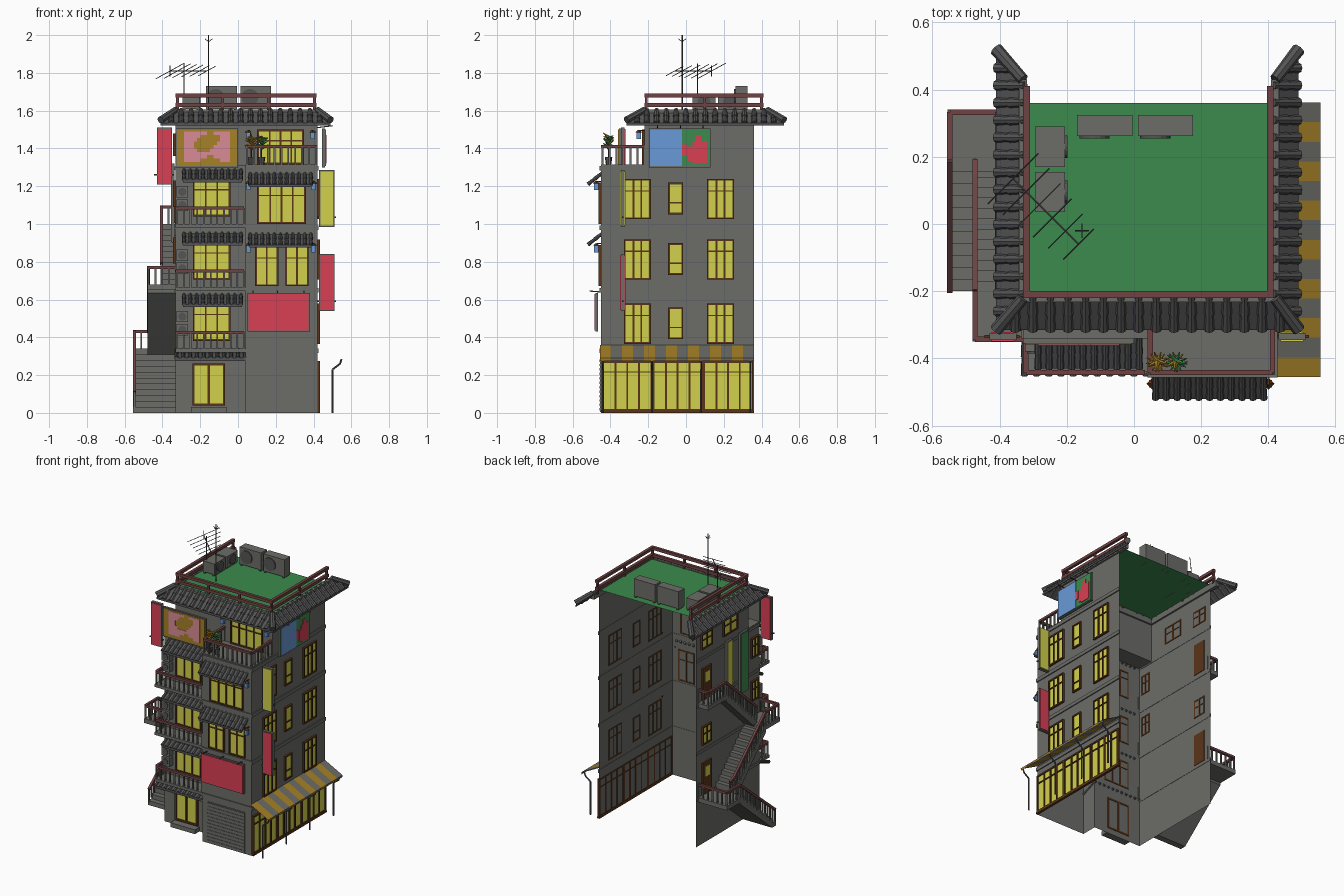
import bpy, bmesh, math, random
from mathutils import Vector as V, Matrix as M

if "Cube" in bpy.data.objects:
    bpy.data.objects.remove(bpy.data.objects["Cube"])
random.seed(4)
COL = dict(wall_grey=(.15, .15, .14), tile_grey=(.09, .09, .09), maroon=(.16, .055, .055), brown=(.1, .035, .01),
           yellow=(.64, .64, .075), mustard=(.38, .22, .02), green=(.045, .26, .075), red=(.7, .05, .09),
           pink=(.7, .26, .31), blue=(.14, .32, .68))
MAT = {}
for k, c in COL.items():
    MAT[k] = bpy.data.materials.new(k)
    MAT[k].diffuse_color = (*c, 1)
PARTS = {}

def part(name, mat):
    return PARTS.setdefault((name, mat), bmesh.new())

def box(name, mat, x0, x1, y0, y1, z0, z1):
    m = M.Translation(((x0+x1)/2, (y0+y1)/2, (z0+z1)/2)) @ M.Diagonal((abs(x1-x0), abs(y1-y0), abs(z1-z0), 1))
    bmesh.ops.create_cube(part(name, mat), size=1, matrix=m)

def aim(p, q):
    p, q = V(p), V(q)
    return M.Translation((p+q)/2) @ (q-p).to_track_quat('Z', 'Y').to_matrix().to_4x4(), (q-p).length

def bar(name, mat, p, q, w):
    m, l = aim(p, q)
    bmesh.ops.create_cube(part(name, mat), size=1, matrix=m @ M.Diagonal((w, w, l, 1)))

def rod(name, mat, p, q, r1, r2=None, n=8):
    m, l = aim(p, q)
    bmesh.ops.create_cone(part(name, mat), cap_ends=True, segments=n, radius1=r1,
                          radius2=r1 if r2 is None else r2, depth=l, matrix=m)

def face(name, mat, pts):
    b = part(name, mat)
    b.faces.new([b.verts.new(p) for p in pts])

def wbox(name, mat, side, pl, u0, u1, z0, z1, d0, d1):
    """box on a wall: side F/R/L, plane position, span along wall, height, outward depth"""
    if side == 'F':
        box(name, mat, u0, u1, pl-d1, pl-d0, z0, z1)
    else:
        s = 1 if side == 'R' else -1
        box(name, mat, pl+s*d0, pl+s*d1, u0, u1, z0, z1)

def window(side, pl, u0, u1, z0, z1, n=3, tr=.7, w=.009, name="window"):
    wbox(name+"_glass", 'yellow', side, pl, u0, u1, z0, z1, .001, .006)
    def f(*a):
        wbox(name+"_frame", 'brown', side, pl, *a, -.003, .013)
    f(u0-w, u1+w, z0-w, z0); f(u0-w, u1+w, z1, z1+w)
    f(u0-w, u0, z0, z1); f(u1, u1+w, z0, z1)
    for i in range(1, n):
        u = u0+(u1-u0)*i/n
        f(u-w/2, u+w/2, z0, z1)
    if tr:
        z = z0+(z1-z0)*tr
        f(u0, u1, z-w/3, z+w/3)

def railing(name, pts, h=.09, gap=.035, w=.016):
    for p, q in zip(pts, pts[1:]):
        p, q, up = V(p), V(q), V((0, 0, h))
        bar(name+"_handrail", 'maroon', p+up, q+up, w)
        n = max(1, round((q-p).length/gap))
        for i in range(n+1):
            c = p.lerp(q, i/n)
            bar(name+"_balusters", 'wall_grey', c, c+up, .009)

def eave(name, ia, ib, oa, ob, gap=.05, r=.015):
    """tiled skirt between inner edge ia-ib and outer edge oa-ob, tiles clipped at hips"""
    ia, ib, oa, ob = map(V, (ia, ib, oa, ob))
    t = V((0, 0, -.014))
    face(name+"_deck", 'tile_grey', (ia, ib, ob, oa))
    face(name+"_deck", 'tile_grey', (ia+t, oa+t, ob+t, ib+t))
    face(name+"_deck", 'tile_grey', (oa, ob, ob+t, oa+t))
    e = (ob-oa).normalized()
    L, a, b = (ob-oa).length, (ia-oa).dot(e), (ob-ib).dot(e)
    perp = (ia-oa)-e*a
    n = round(L/gap)
    for i in range(n+1):
        s = .004+(L-.008)*i/n
        f = min(1, s/a if a > .001 else 1, (L-s)/b if b > .001 else 1)
        if f < .15:
            continue
        o = oa+e*s
        for k in (0, 1):
            rod(name+"_tiles", 'tile_grey', o+perp*f*k/2, o+perp*f*(k+1.15)/2, r, r*.75)

X0, X1, YL, YR, YB, YT = -.33, .42, -.34, -.45, .36, -.22
# outer shell, open at the back and below
def shell(path, z0, z1):
    for (ax, ay), (bx, by) in zip(path, path[1:]):
        face("walls", 'wall_grey', ((ax, ay, z0), (bx, by, z0), (bx, by, z1), (ax, ay, z1)))
shell([(X0, YB), (X0, YL), (.04, YL), (.04, YR), (X1, YR), (X1, YB)], 0, 1.31)
shell([(X0, YB), (X0, YT), (X1, YT), (X1, YB)], 1.31, 1.6)
box("terrace_floor", 'wall_grey', X0, .04, YL, YT, 1.295, 1.31)
box("terrace_floor", 'wall_grey', .04, X1, YR, YT, 1.295, 1.315)
for z in (.33, .65, .98, 1.295):   # storey bands
    wbox("band", 'wall_grey', 'R', X1, YR, YB, z-.012, z+.012, -.002, .007)
    wbox("band", 'wall_grey', 'F', YR, .04, X1+.007, z-.012, z+.012, -.002, .007)
    wbox("band", 'wall_grey', 'L', X0, YL, YB, z-.01, z+.01, -.002, .005)
# flat roof, rails, hip skirt
face("roof_deck", 'green', ((-.33, YT, 1.6), (.42, YT, 1.6), (.42, YB, 1.6), (-.33, YB, 1.6)))
for z in (1.63, 1.68):
    for p, q in (((-.32, .41), (-.32, -.21)), ((-.33, -.21), (.415, -.21)), ((.405, -.21), (.405, .41))):
        bar("roof_rail", 'maroon', (*p, z), (*q, z), .02)
for x, y in [(x, -.21) for x in (-.32, -.08, .16, .405)] + [(x, y) for x in (-.32, .405) for y in (.1, .4)]:
    bar("roof_rail_posts", 'maroon', (x, y, 1.59), (x, y, 1.68), .014)
zi, zo = 1.6, 1.535
I = [(X0, .43, zi), (X0, YT, zi), (X1, YT, zi), (X1, .43, zi)]
O = [(-.41, .52, zo), (-.41, -.315, zo), (.49, -.315, zo), (.49, .52, zo)]
for i in range(3):
    eave("roof_skirt", I[i], I[i+1], O[i], O[i+1], .053, .016)
for a, b in zip(I, O):
    rod("hip_ridge", 'tile_grey', V(a)+V((0, 0, .005)), V(b)+V((0, 0, .015)), .017, .02)
for x in (X0, X1):
    box("roof_edge", 'wall_grey', x-.012, x+.012, YT, .43, 1.56, 1.605)
box("roof_edge", 'wall_grey', X0, X1, YT-.012, YT+.012, 1.56, 1.605)

# front left bay: balconies, windows, small tiled awnings
for zf in (.34, .665, 1.0):
    box("balcony_slab", 'wall_grey', X0, .04, -.45, YL, zf-.02, zf)
    railing("balcony", [(X0+.008, YL, zf), (X0+.008, -.442, zf), (.032, -.442, zf)], .085)
    window('F', YL, -.23, -.05, zf+.05, zf+.225, 3, .75)
    eave("awning_left", (-.29, YL, zf+.285), (.02, YL, zf+.285), (-.29, -.43, zf+.235), (.02, -.43, zf+.235), .034, .011)
    for u in (0, .07):   # wall cooling units
        box("wall_cooler", 'wall_grey', -.325, -.265, -.38, YL, zf+.07+u, zf+.13+u)
        rod("wall_cooler_fan", 'tile_grey', (-.295, -.38, zf+.1+u), (-.295, -.385, zf+.1+u), .022, n=12)
eave("awning_left", (X0, YL, .335), (.04, YL, .335), (X0, -.45, .29), (.04, -.45, .29), .036, .011)
window('F', YL, -.23, -.08, .05, .25, 2, 0, .012, "entry_door")
box("entry_step", 'wall_grey', -.25, -.06, -.39, YL, 0, .03)
# front right bay: shutter, windows, awnings, lamps
wbox("shutter", 'wall_grey', 'F', YR, .08, .37, .005, .29, 0, .004)
for i in range(12):
    wbox("shutter_slats", 'wall_grey', 'F', YR, .08, .37, .012+i*.0235, .025+i*.0235, .004, .007)
window('F', YR, .1, .205, .68, .88, 2)
window('F', YR, .26, .365, .68, .88, 2)
window('F', YR, .11, .35, 1.01, 1.21, 4)
window('F', YT, .11, .34, 1.325, 1.49, 4)
for z in (.945, 1.265):
    eave("awning_right", (.06, YR, z), (.39, YR, z), (.06, -.52, z-.055), (.39, -.52, z-.055), .034, .011)
railing("terrace", [(.048, YT, 1.31), (.048, -.442, 1.31), (.412, -.442, 1.31), (.412, YT, 1.31)], .1)
for x, y, z in ((.055, -.475, .87), (.4, -.475, .87), (.055, -.475, 1.2), (.4, -.475, 1.2), (.055, -.25, 1.47), (.395, -.25, 1.47)):
    box("lamp", 'blue', x-.011, x+.011, y-.011, y+.011, z-.02, z+.015)
    rod("lamp_cap", 'brown', (x, y, z+.015), (x, y, z+.028), .018, .004, 4)
    bar("lamp_arm", 'brown', (x, y, z+.026), (x, y+.03, z+.026), .005)

# right wall windows and shop front
for z in (.375, .715, 1.035):
    window('R', X1, -.32, -.195, z, z+.195, 3, .72)
    window('R', X1, .12, .245, z, z+.195, 3, .72)
    window('R', X1, -.085, -.025, z+.025, z+.175, 1, .35)
for k in range(3):
    u = -.44+k*.267
    window('R', X1, u+.006, u+.252, .02, .265, 4, .8, .01, "shop")
wbox("shop_sill", 'brown', 'R', X1, YR, YB, 0, .012, -.003, .014)
for i in range(14):   # striped canopy
    a, b = -.455+i*.0583, -.455+(i+1)*.0583
    m = 'wall_grey' if i % 2 else 'mustard'
    for d in (0, -.005):
        face("canopy", m, ((.42, a, .36+d), (.555, a, .29+d), (.555, b, .29+d), (.42, b, .36+d)))
    face("canopy", m, ((.555, a, .29), (.553, a, .275), (.553, b, .275), (.555, b, .29)))
for y in (-.44, -.18, .08, .34):
    P = [(.548, y, .285), (.54, y, .26), (.5, y, .23), (.5, y, 0)]
    for p, q in zip(P, P[1:]):
        rod("canopy_pole", 'tile_grey', p, q, .005, n=6)

# leaning boards: grey backing with coloured plates
def board(name, side, pl, u0, u1, z0, z1, mat, d=.02):
    wbox(name+"_back", 'wall_grey', side, pl, u0, u1, z0, z1, d-.014, d)
    wbox(name+"_plate", mat, side, pl, u0+.006, u1-.006, z0+.006, z1-.006, d, d+.004)
board("shop_board", 'F', YR, .05, .38, .43, .635, 'red', .03)
board("mural", 'F', YL, X0, 0, 1.3, 1.505, 'mustard', .015)
board("side_board", 'R', X1, -.195, .13, 1.3, 1.505, 'green', .04)
wbox("side_board_blue", 'blue', 'R', X1, -.19, -.02, 1.306, 1.5, .044, .047)
for u0, u1, z0, z1 in ((-.02, .005, 1.36, 1.42), (.01, .05, 1.33, 1.41), (.035, .11, 1.32, 1.44), (.05, .08, 1.44, 1.47)):
    wbox("side_board_red", 'red', 'R', X1, u0, u1, z0, z1, .044, .048)
for i in range(18):   # mural patches
    for j in range(10):
        if math.sin(i*.55)+math.cos(j*.9-i*.3)*.9 > -.25 and 1 < i < 16 and j > 0:
            wbox("mural_patch", 'pink', 'F', YL, -.32+i*.0173, -.3027+i*.0173, 1.31+j*.018, 1.328+j*.018, .019, .021)
for x in (.08, .21, .35):
    bar("board_lamp", 'tile_grey', (x, YR, .64), (x, -.51, .645), .006)
for y in (-.15, -.03, .09):
    bar("board_lamp", 'tile_grey', (X1, y, 1.51), (.5, y, 1.52), .006)
for x0, z0, z1, m in ((.43, .985, 1.285, 'yellow'), (.43, .54, .84, 'red'), (-.43, 1.21, 1.51, 'red')):
    box("hanging_sign", 'wall_grey', x0, x0+.08, -.345, -.325, z0, z1)
    for y in (-.347, -.323):
        box("hanging_sign_face", m, x0+.006, x0+.074, y-.002, y+.002, z0+.006, z1-.006)
    for z in (z0+.05, z1-.25):
        bar("sign_bracket", 'brown', (x0-.015, -.335, z), (x0+.09, -.335, z), .008)

# left wall: doors, windows, banners
for z in (.345, 1.005):
    wbox("side_door", 'brown', 'L', X0, .2, .3, z, z+.22, -.003, .012)
    wbox("side_door_glass", 'yellow', 'L', X0, .225, .275, z+.12, z+.19, .012, .014)
for u0, u1, z0, z1 in ((.21, .29, .7, .81), (.2, .3, 1.37, 1.46), (-.08, .06, 1.37, 1.47), (-.31, -.25, .8, .92), (-.31, -.25, 1.1, 1.22)):
    window('L', X0, u0, u1, z0, z1, 2, .6)
board("banner_a", 'L', X0, -.02, .05, 1.0, 1.32, 'yellow')
board("banner_b", 'L', X0, -.19, -.1, .9, 1.32, 'green')

# outside stair: three stacked flights, each narrower than the one below
def flight(x0, ya, yb, za, zb, n=11):
    dy, dz = (yb-ya)/n, (zb-za)/n
    prof = [(ya, za)]
    for i in range(n):
        prof += [(ya+i*dy, za+(i+1)*dz), (ya+(i+1)*dy, za+(i+1)*dz)]
    prof += [(yb, zb-.045), (ya+1.2*dy, za)] if za == 0 else [(yb, zb-.045), (ya, za-.045)]
    b = part("stair_flight", 'wall_grey')
    f = b.faces.new([b.verts.new((x0, y, z)) for y, z in prof])
    r = bmesh.ops.extrude_face_region(b, geom=[f])
    bmesh.ops.translate(b, vec=(X0-x0, 0, 0), verts=[v for v in r['geom'] if isinstance(v, bmesh.types.BMVert)])
flight(-.555, -.2, .19, 0, .34)
flight(-.48, .14, -.2, .34, .68)
flight(-.41, -.2, .14, .68, 1.0)
for x, y0, y1, z in ((-.555, .19, .34, .34), (-.48, -.35, -.2, .68), (-.41, .14, .34, 1.0)):
    box("stair_landing", 'wall_grey', x, X0, y0, y1, z-.03, z)
railing("stair", [(-.548, -.2, .02), (-.548, .19, .34), (-.548, .333, .34), (X0, .333, .34)])
railing("stair", [(-.473, .19, .34), (-.473, .14, .36), (-.473, -.2, .68), (-.473, -.343, .68), (X0, -.343, .68)])
railing("stair", [(-.405, -.2, .7), (-.405, .14, 1.0), (-.405, .333, 1.0), (X0, .333, 1.0)])

# rooftop cooling units
for x0, x1, y0, y1, h in ((-.295, -.205, .17, .29, .08), (-.295, -.205, .035, .155, .08), (-.17, -.005, .262, .325, .125), (.012, .175, .262, .325, .125)):
    box("roof_unit", 'wall_grey', x0, x1, y0, y1, 1.61, 1.605+h)
    c = ((x0+x1)/2, (y0+y1)/2)
    z = 1.608+h/2
    if h < .1:
        rod("roof_unit_fan", 'tile_grey', (x1, c[1], z), (x1+.007, c[1], z), .034, n=16)
    else:
        rod("roof_unit_fan", 'tile_grey', (c[0]-.03, y0, z), (c[0]-.03, y0-.007, z), .045, n=16)
    for x in (x0+.01, x1-.01):
        box("roof_unit_feet", 'tile_grey', x-.006, x+.006, y0, y1, 1.6, 1.61)
# aerials
rod("mast", 'tile_grey', (-.155, -.02, 1.6), (-.155, -.02, 2.0), .003, n=6)
for a in range(4):
    d = V((math.cos(a*math.pi/2), math.sin(a*math.pi/2), 0))*.02
    rod("mast_tip", 'tile_grey', V((-.155, -.02, 1.965)), V((-.155, -.02, 1.98))+d, .002, n=5)
rod("aerial_mast", 'tile_grey', (-.285, .06, 1.6), (-.285, .06, 1.85), .003, n=6)
A, B = V((-.36, .135, 1.81)), V((-.165, -.06, 1.81))
rod("aerial_boom", 'tile_grey', A, B, .003, n=6)
for i in range(6):
    c, h = A.lerp(B, i/5), V((1, 1, .55))*(.075-.006*i)
    rod("aerial_rods", 'tile_grey', c-h, c+h, .002, n=5)
rod("aerial_rods", 'tile_grey', A-V((0, 0, .03)), A+V((0, 0, .03)), .0025, n=5)

# potted plants on the terrace
for x, m in ((.07, 'mustard'), (.125, 'green')):
    rod("plant_pot", 'tile_grey', (x, -.41, 1.315), (x, -.41, 1.355), .014, .02)
    rod("plant_stem", 'brown', (x, -.41, 1.355), (x, -.41, 1.43), .003, n=5)
    for i in range(16):
        a = i*2.4
        p = V((x, -.41, 1.4+i*.004))
        rod("plant_leaves", m if i % 3 else 'mustard', p, p+V((math.cos(a)*.035, math.sin(a)*.03, random.uniform(0, .025))), .009, .001, 4)

# write every part out as its own object
for (name, mat), b in PARTS.items():
    bmesh.ops.recalc_face_normals(b, faces=b.faces[:])
    me = bpy.data.meshes.new(name)
    b.to_mesh(me)
    b.free()
    me.materials.append(MAT[mat])
    bpy.context.collection.objects.link(bpy.data.objects.new(name, me))

for m in bpy.data.materials:
    if m.users and not m.is_grease_pencil:
        m.use_nodes = True
        m.node_tree.nodes["Principled BSDF"].inputs["Base Color"].default_value = m.diffuse_color
